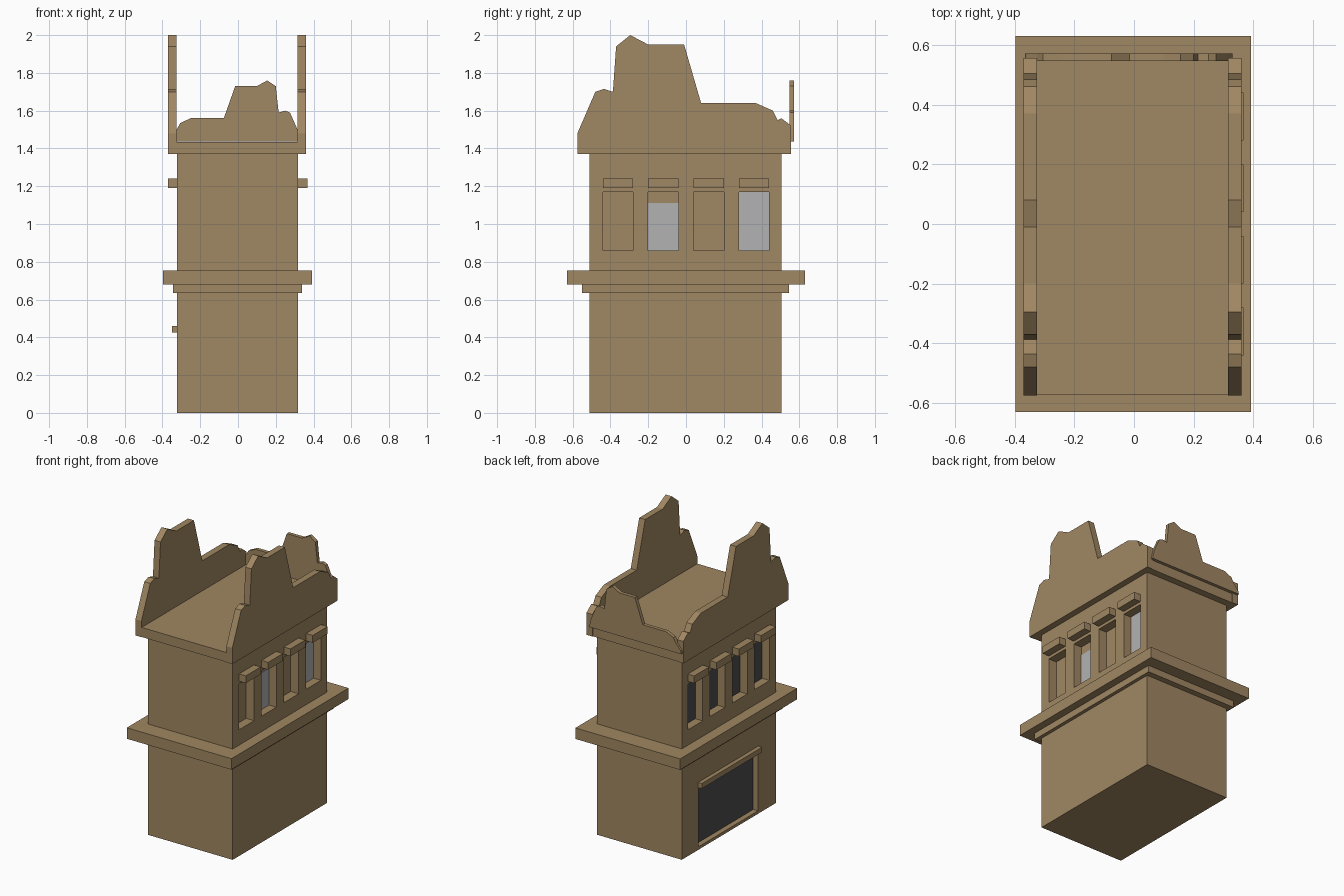
import bpy
import bmesh
from mathutils import Vector

if "Cube" in bpy.data.objects:
    bpy.data.objects.remove(bpy.data.objects["Cube"], do_unlink=True)


def make_material(name, r, g, b):
    mat = bpy.data.materials.new(name)
    mat.use_nodes = True
    mat.diffuse_color = (r, g, b, 1)
    mat.node_tree.nodes["Principled BSDF"].inputs["Base Color"].default_value = (r, g, b, 1)
    return mat


stone = make_material("tan_stone", 0.352, 0.242, 0.122)
light_glass = make_material("light_glass", 0.45, 0.45, 0.45)
dark_glass = make_material("dark_glass", 0.078, 0.075, 0.078)


def finish(name, bm, mat):
    bmesh.ops.recalc_face_normals(bm, faces=bm.faces)
    mesh = bpy.data.meshes.new(name)
    bm.to_mesh(mesh)
    bm.free()
    mesh.materials.append(mat)
    obj = bpy.data.objects.new(name, mesh)
    bpy.context.scene.collection.objects.link(obj)
    return obj


def add_box(bm, xs, ys, zs):
    for v in bmesh.ops.create_cube(bm, size=1)["verts"]:
        v.co = Vector([(lo + hi) / 2 + c * (hi - lo)
                       for c, (lo, hi) in zip(v.co, (xs, ys, zs))])


def box(name, xs, ys, zs, mat=stone):
    bm = bmesh.new()
    add_box(bm, xs, ys, zs)
    return finish(name, bm, mat)


def slab(name, points, offset):
    """Extrude a closed outline by the offset vector."""
    bm = bmesh.new()
    face = bm.faces.new([bm.verts.new(p) for p in points])
    moved = bmesh.ops.extrude_face_region(bm, geom=[face], use_keep_orig=True)["geom"]
    verts = [g for g in moved if isinstance(g, bmesh.types.BMVert)]
    bmesh.ops.translate(bm, verts=verts, vec=offset)
    return finish(name, bm, stone)


# Layout
LEFT, RIGHT = 0.317, -0.322
DEPTH = 0.06
SHOP_DEPTH = 0.04
window_spans = [(c - 0.08, c + 0.08) for c in (-0.36, -0.12, 0.12, 0.36)]
WINDOW_Z = (0.86, 1.17)
SHOP_Y, SHOP_Z = (-0.315, 0.325), (0.02, 0.425)

# Main body with recessed openings
body = box("building_body", (RIGHT, LEFT), (-0.51, 0.505), (0, 1.4))
cut = bmesh.new()
for span in window_spans:
    add_box(cut, (LEFT - DEPTH, LEFT + 0.1), span, WINDOW_Z)
    add_box(cut, (RIGHT - 0.1, RIGHT + DEPTH), span, WINDOW_Z)
add_box(cut, (RIGHT - 0.1, RIGHT + SHOP_DEPTH), SHOP_Y, SHOP_Z)
cutter = finish("opening_cutter", cut, stone)
cutter.hide_render = True
mod = body.modifiers.new("openings", 'BOOLEAN')
mod.operation = 'DIFFERENCE'
mod.solver = 'EXACT'
mod.object = cutter
bpy.context.view_layer.objects.active = body
bpy.ops.object.modifier_apply(modifier=mod.name)
bpy.data.objects.remove(cutter, do_unlink=True)

# Window panes and lintels
for i, span in enumerate(window_spans):
    box(f"left_lintel_{i + 1}", (LEFT - 0.01, 0.367), span, (1.19, 1.24))
    box(f"right_lintel_{i + 1}", (-0.37, RIGHT + 0.01), span, (1.19, 1.24))
    back = RIGHT + DEPTH
    box(f"right_pane_{i + 1}", (back - 0.004, back + 0.002), span, WINDOW_Z, dark_glass)
back = LEFT - DEPTH
box("left_pane_half", (back - 0.002, back + 0.004), window_spans[1], (0.86, 1.11), light_glass)
box("left_pane_full", (back - 0.002, back + 0.004), window_spans[3], WINDOW_Z, light_glass)

# Shop window and its ledge
back = RIGHT + SHOP_DEPTH
box("shop_pane", (back - 0.004, back + 0.002), SHOP_Y, SHOP_Z, dark_glass)
box("shop_ledge", (-0.35, RIGHT + 0.01), (-0.32, 0.33), (0.425, 0.46))

# Belt course between floors
box("lower_belt", (-0.345, 0.34), (-0.55, 0.545), (0.635, 0.685))
box("upper_belt", (-0.397, 0.392), (-0.63, 0.63), (0.68, 0.755))

# Roof slab
box("roof_slab", (-0.368, 0.358), (-0.572, 0.553), (1.37, 1.435))

# Broken parapet walls on both long sides
side_outline = [(-0.575, 1.37), (-0.575, 1.48), (-0.48, 1.70), (-0.435, 1.715),
                (-0.387, 1.70), (-0.37, 1.94), (-0.295, 2.0), (-0.2, 1.95),
                (-0.01, 1.95), (0.08, 1.64), (0.37, 1.64), (0.46, 1.60),
                (0.485, 1.55), (0.505, 1.56), (0.557, 1.52), (0.557, 1.37)]
for name, x in (("right_parapet", -0.37), ("left_parapet", 0.315)):
    slab(name, [(x, y, z) for y, z in side_outline], (0.045, 0, 0))

# Broken parapet wall at the back
back_outline = [(-0.365, 1.437), (-0.36, 1.46), (-0.325, 1.50), (-0.305, 1.535),
                (-0.25, 1.56), (-0.075, 1.56), (-0.015, 1.73), (0.1, 1.73),
                (0.155, 1.76), (0.2, 1.73), (0.215, 1.59), (0.25, 1.60),
                (0.275, 1.59), (0.315, 1.50), (0.33, 1.437)]
slab("back_parapet", [(x, 0.547, z) for x, z in back_outline], (0, 0.025, 0))
